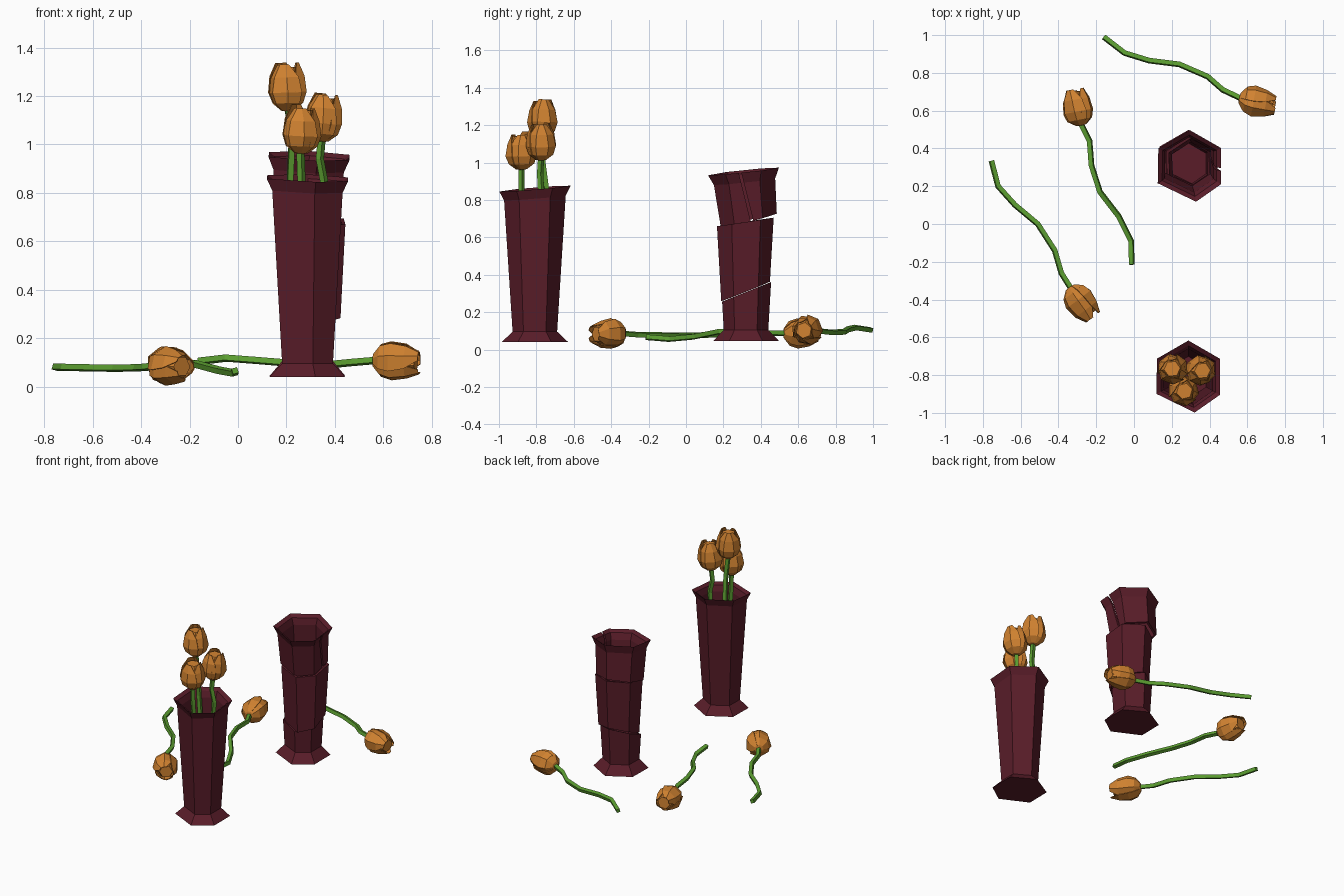
import bpy, bmesh, random
from math import radians, sin, cos
from mathutils import Vector, Matrix

random.seed(4)
if "Cube" in bpy.data.objects:
    bpy.data.objects.remove(bpy.data.objects["Cube"])


def material(name, rgb):
    m = bpy.data.materials.new(name)
    m.use_nodes = True
    m.diffuse_color = (*rgb, 1)
    bsdf = m.node_tree.nodes["Principled BSDF"]
    bsdf.inputs["Base Color"].default_value = (*rgb, 1)
    bsdf.inputs["Roughness"].default_value = 0.8
    return m


MAROON = material("maroon_ceramic", (0.1, 0.012, 0.022))
ORANGE = material("orange_petal", (0.64, 0.225, 0.03))
GREEN = material("green_stem", (0.105, 0.34, 0.03))


def add_object(name, bm, mat):
    bmesh.ops.recalc_face_normals(bm, faces=bm.faces)
    mesh = bpy.data.meshes.new(name)
    bm.to_mesh(mesh)
    bm.free()
    mesh.materials.append(mat)
    obj = bpy.data.objects.new(name, mesh)
    bpy.context.collection.objects.link(obj)
    return obj


# Hexagonal hollow vase: outer wall going up, inner wall going down
PROFILE = [(0.178, 0), (0.12, 0.055), (0.166, 0.77), (0.192, 0.82),
           (0.165, 0.805), (0.148, 0.765), (0.108, 0.06)]
ANGLES = [90, 30, -30, -80, -152, 150]


def vase_bmesh(stretch=1.0, tilt=(0, 0)):
    bm = bmesh.new()
    rings = []
    for r, z in PROFILE:
        ring = []
        for a in ANGLES:
            x, y = r * cos(radians(a)), r * sin(radians(a))
            lift = (tilt[0] * x + tilt[1] * y) if z > 0.7 else 0
            ring.append(bm.verts.new((x, y, z * stretch + lift)))
        rings.append(ring)
    for lo, hi in zip(rings, rings[1:]):
        for i in range(6):
            j = (i + 1) % 6
            bm.faces.new((lo[i], lo[j], hi[j], hi[i]))
    bm.faces.new(rings[0])
    bm.faces.new(rings[-1])
    return bm


def cut(bm, height, slope_y, keep_above):
    normal = Vector((0, -slope_y, 1)).normalized()
    res = bmesh.ops.bisect_plane(
        bm, geom=bm.verts[:] + bm.edges[:] + bm.faces[:], dist=1e-5,
        plane_co=(0, 0, height), plane_no=normal,
        clear_inner=keep_above, clear_outer=not keep_above)
    edges = [e for e in res["geom_cut"] if isinstance(e, bmesh.types.BMEdge)]
    bmesh.ops.bridge_loops(bm, edges=edges)


# Whole vase
vase = add_object("whole_vase", vase_bmesh(1, (-0.03, 0.08)), MAROON)
vase.location = (0.288, -0.809, 0.041)

# Broken vase: three stacked shards, slightly shifted
LOW, HIGH = (0.262, 0.4), (0.635, 0.15)
bm = vase_bmesh(1.1)
cut(bm, *LOW, False)
base = add_object("broken_vase_base", bm, MAROON)
base.location = (0.288, 0.32, 0.045)

bm = vase_bmesh(1.1)
cut(bm, *LOW, True)
cut(bm, *HIGH, False)
middle = add_object("broken_vase_middle", bm, MAROON)
middle.location = (0.307, 0.314, 0.047)
middle.rotation_euler.z = radians(3)

bm = vase_bmesh(1.1)
cut(bm, *HIGH, True)
bmesh.ops.rotate(bm, verts=bm.verts, cent=(0, 0, 0.7),
                 matrix=Matrix.Rotation(radians(6), 3, "X") @ Matrix.Rotation(radians(2), 3, "Y"))
top = add_object("broken_vase_top", bm, MAROON)
top.location = (0.288, 0.327, 0.052)

# Crack through one side of the top shard
bm = bmesh.new()
bmesh.ops.create_cube(bm, size=1, matrix=Matrix.Translation((0.43, 0.315, 0.84))
                      @ Matrix.Rotation(radians(14), 4, "X")
                      @ Matrix.Diagonal((0.2, 0.014, 0.6, 1)))
cutter = add_object("crack_cutter", bm, MAROON)
cutter.hide_render = True
mod = top.modifiers.new("crack", "BOOLEAN")
mod.operation, mod.solver, mod.object = "DIFFERENCE", "EXACT", cutter
bpy.context.view_layer.objects.active = top
bpy.ops.object.modifier_apply(modifier=mod.name)
bpy.data.objects.remove(cutter)


# Closed tulip head: three wrapped petals around a closed bud
# Rows: height, radius, half angle of the petal
ROWS = [(0.0, 0.03, 66), (0.03, 0.068, 70), (0.075, 0.083, 70),
        (0.14, 0.073, 64), (0.195, 0.05, 34)]


def bloom(name, start, axis, spin):
    bm = bmesh.new()
    rings = []
    for z, r, half in ROWS:
        ring = [bm.verts.new((0.86 * r * cos(radians(spin + 60 * i)),
                              0.86 * r * sin(radians(spin + 60 * i)), 0.9 * z + 0.002))
                for i in range(6)]
        rings.append(ring)
    for lo, hi in zip(rings, rings[1:]):
        for i in range(6):
            bm.faces.new((lo[i], lo[i - 1], hi[i - 1], hi[i]))
    bm.faces.new(rings[0])
    bmesh.ops.poke(bm, faces=[bm.faces.new(rings[-1])])
    for k in range(3):
        stretch = random.uniform(0.94, 1.03)
        grid = []
        for z, r, half in ROWS:
            row = []
            for s in (-1, -0.35, 0.35, 1):
                a = radians(spin + 120 * k + s * half)
                tuck = 0.91 if s == -1 else 1
                rr = r * tuck * random.uniform(0.97, 1.03)
                row.append(bm.verts.new((rr * cos(a), rr * sin(a), z * stretch)))
            grid.append(row)
        for lo, hi in zip(grid, grid[1:]):
            for i in range(3):
                bm.faces.new((lo[i], lo[i + 1], hi[i + 1], hi[i]))
        centre = bm.verts.new((0, 0, -0.006))
        for i in range(3):
            bm.faces.new((centre, grid[0][i + 1], grid[0][i]))
    obj = add_object(name, bm, ORANGE)
    solid = obj.modifiers.new("petal_thickness", "SOLIDIFY")
    solid.thickness = 0.004
    obj.location = start
    obj.rotation_mode = "QUATERNION"
    obj.rotation_quaternion = Vector(axis).to_track_quat("Z", "Y")


# Angular four-sided stem along a path
def stem(name, points):
    curve = bpy.data.curves.new(name, "CURVE")
    curve.dimensions = "3D"
    curve.bevel_depth = 0.017
    curve.bevel_resolution = 0
    curve.use_fill_caps = True
    spline = curve.splines.new("POLY")
    spline.points.add(len(points) - 1)
    for p, co in zip(spline.points, points):
        p.co = (*co, 1)
        p.tilt = radians(28)
    spline.use_smooth = False
    curve.materials.append(GREEN)
    obj = bpy.data.objects.new(name, curve)
    bpy.context.collection.objects.link(obj)
    bpy.ops.object.select_all(action="DESELECT")
    obj.select_set(True)
    bpy.context.view_layer.objects.active = obj
    bpy.ops.object.convert(target="MESH")


def tulip(name, points, axis, spin):
    stem(name + "_stem", points)
    direction = Vector(axis).normalized()
    bloom(name + "_bloom", Vector(points[-1]) - direction * 0.005, direction, spin)


# Tulips lying on the ground
tulip("back_tulip", [(-0.16, 0.99, 0.105), (-0.05, 0.905, 0.118), (0.08, 0.865, 0.108),
                     (0.24, 0.845, 0.095), (0.39, 0.78, 0.092), (0.47, 0.71, 0.1),
                     (0.565, 0.665, 0.108)], (0.97, -0.2, -0.03), 20)
tulip("middle_tulip", [(-0.012, -0.215, 0.066), (-0.015, -0.09, 0.056), (-0.08, 0.04, 0.068),
                       (-0.18, 0.17, 0.095), (-0.225, 0.31, 0.095), (-0.235, 0.44, 0.088),
                       (-0.28, 0.53, 0.087)], (-0.2, 1, 0.02), 50)
tulip("front_tulip", [(-0.755, 0.335, 0.08), (-0.72, 0.2, 0.08), (-0.63, 0.1, 0.078),
                      (-0.51, 0, 0.076), (-0.42, -0.14, 0.078), (-0.385, -0.26, 0.08),
                      (-0.335, -0.34, 0.086)], (0.6, -0.8, -0.02), 0)

# Tulips standing in the whole vase
tulip("tall_tulip", [(0.25, -0.77, 0.2), (0.235, -0.74, 0.5), (0.215, -0.745, 0.85),
                     (0.222, -0.765, 1.0), (0.207, -0.77, 1.145)], (-0.03, 0.02, 1), 10)
tulip("side_tulip", [(0.32, -0.8, 0.2), (0.33, -0.77, 0.5), (0.355, -0.775, 0.85),
                     (0.338, -0.78, 0.94), (0.345, -0.775, 1.02)], (0.1, -0.01, 1), 40)
tulip("short_tulip", [(0.28, -0.82, 0.15), (0.27, -0.85, 0.5), (0.262, -0.88, 0.85),
                      (0.258, -0.88, 0.97)], (0.05, -0.03, 1), 75)
